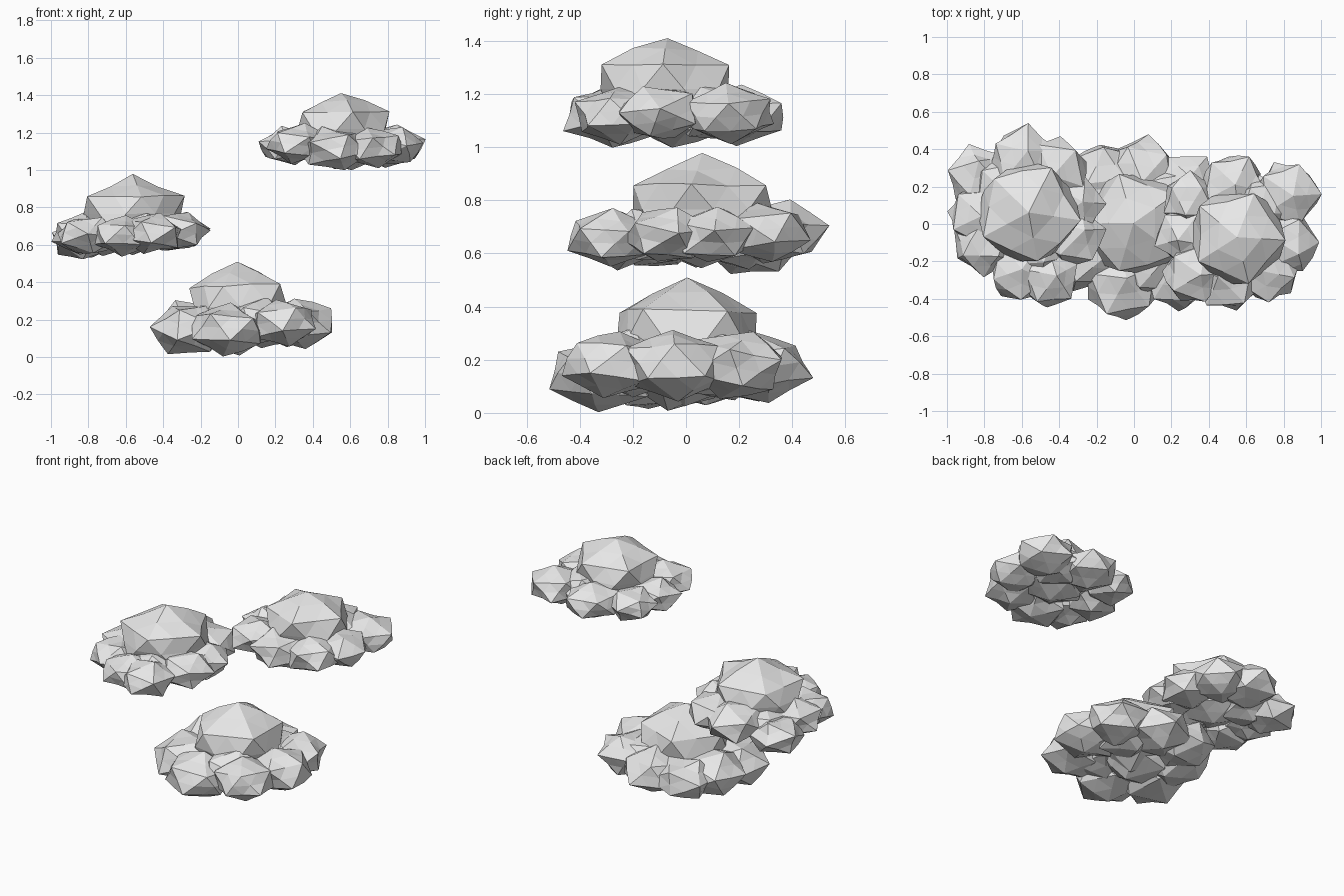
import bpy
import bmesh
import math
import random
from mathutils import Matrix

if "Cube" in bpy.data.objects:
    bpy.data.objects.remove(bpy.data.objects["Cube"], do_unlink=True)

random.seed(7)

cloud_grey = bpy.data.materials.new("cloud_grey")
cloud_grey.use_nodes = True
colour = (0.8, 0.8, 0.8, 1)
cloud_grey.diffuse_color = colour
cloud_grey.node_tree.nodes["Principled BSDF"].inputs["Base Color"].default_value = colour


def add_puff(bm, centre, radius, height, dent, tilt):
    """A faceted ball: corner points stand out, the points between sink in."""
    ball = bmesh.ops.create_icosphere(bm, subdivisions=2, radius=1)["verts"]
    for v in ball:
        reach = 1 if len(v.link_edges) == 5 else dent
        v.co *= reach + random.uniform(-0.05, 0.05)
    lean = Matrix.Rotation(random.uniform(-tilt, tilt), 4, 'X')
    turn = Matrix.Rotation(random.uniform(0, math.tau), 4, 'Z')
    size = Matrix.Diagonal((radius, radius, height, 1))
    bmesh.ops.transform(bm, verts=ball, matrix=Matrix.Translation(centre) @ size @ turn @ lean)


def build_cloud(name, dome, puffs, flatness):
    bm = bmesh.new()
    # Tall central dome
    x, y, z, radius, height = dome
    add_puff(bm, (x, y, z), radius, height, 0.86, 0.08)
    # Skirt of flat, overlapping puffs
    for x, y, z, radius in puffs:
        add_puff(bm, (x, y, z), radius, radius * flatness, 0.84, 0.6)
    mesh = bpy.data.meshes.new(name)
    bm.to_mesh(mesh)
    bm.free()
    mesh.materials.append(cloud_grey)
    bpy.context.collection.objects.link(bpy.data.objects.new(name, mesh))


# Low cloud in the middle
build_cloud(
    "middle_cloud", (0.01, 0, 0.27, 0.31, 0.25),
    [(-0.06, -0.31, 0.145, 0.22), (-0.25, -0.15, 0.15, 0.23), (-0.25, 0.08, 0.16, 0.22),
     (-0.16, 0.25, 0.16, 0.2), (0.04, 0.27, 0.17, 0.21), (0.28, 0.19, 0.18, 0.2),
     (0.33, -0.04, 0.18, 0.21), (0.24, -0.28, 0.18, 0.2), (-0.05, -0.03, 0.16, 0.24),
     (0.1, -0.2, 0.19, 0.2), (0.16, 0.12, 0.18, 0.22)],
    0.67)

# High cloud on the model's left
build_cloud(
    "left_cloud", (0.55, -0.07, 1.22, 0.28, 0.2),
    [(0.51, -0.28, 1.115, 0.2), (0.72, -0.25, 1.12, 0.18), (0.32, -0.26, 1.14, 0.18),
     (0.27, -0.06, 1.13, 0.17), (0.3, 0.13, 1.13, 0.16), (0.53, 0.2, 1.12, 0.19),
     (0.82, 0.16, 1.13, 0.19), (0.82, -0.1, 1.13, 0.18), (0.6, -0.03, 1.12, 0.2),
     (0.68, 0.1, 1.13, 0.18)],
    0.62)

# Cloud on the model's right
build_cloud(
    "right_cloud", (-0.56, 0.06, 0.765, 0.3, 0.205),
    [(-0.61, -0.25, 0.65, 0.18), (-0.46, -0.28, 0.66, 0.18), (-0.8, -0.1, 0.65, 0.18),
     (-0.83, 0.04, 0.66, 0.18), (-0.83, 0.25, 0.62, 0.18), (-0.59, 0.34, 0.68, 0.2),
     (-0.42, 0.29, 0.68, 0.19), (-0.33, 0.1, 0.67, 0.18), (-0.33, -0.07, 0.67, 0.18),
     (-0.56, 0.05, 0.67, 0.2), (-0.7, 0.2, 0.65, 0.18), (-0.52, -0.12, 0.67, 0.18)],
    0.62)
